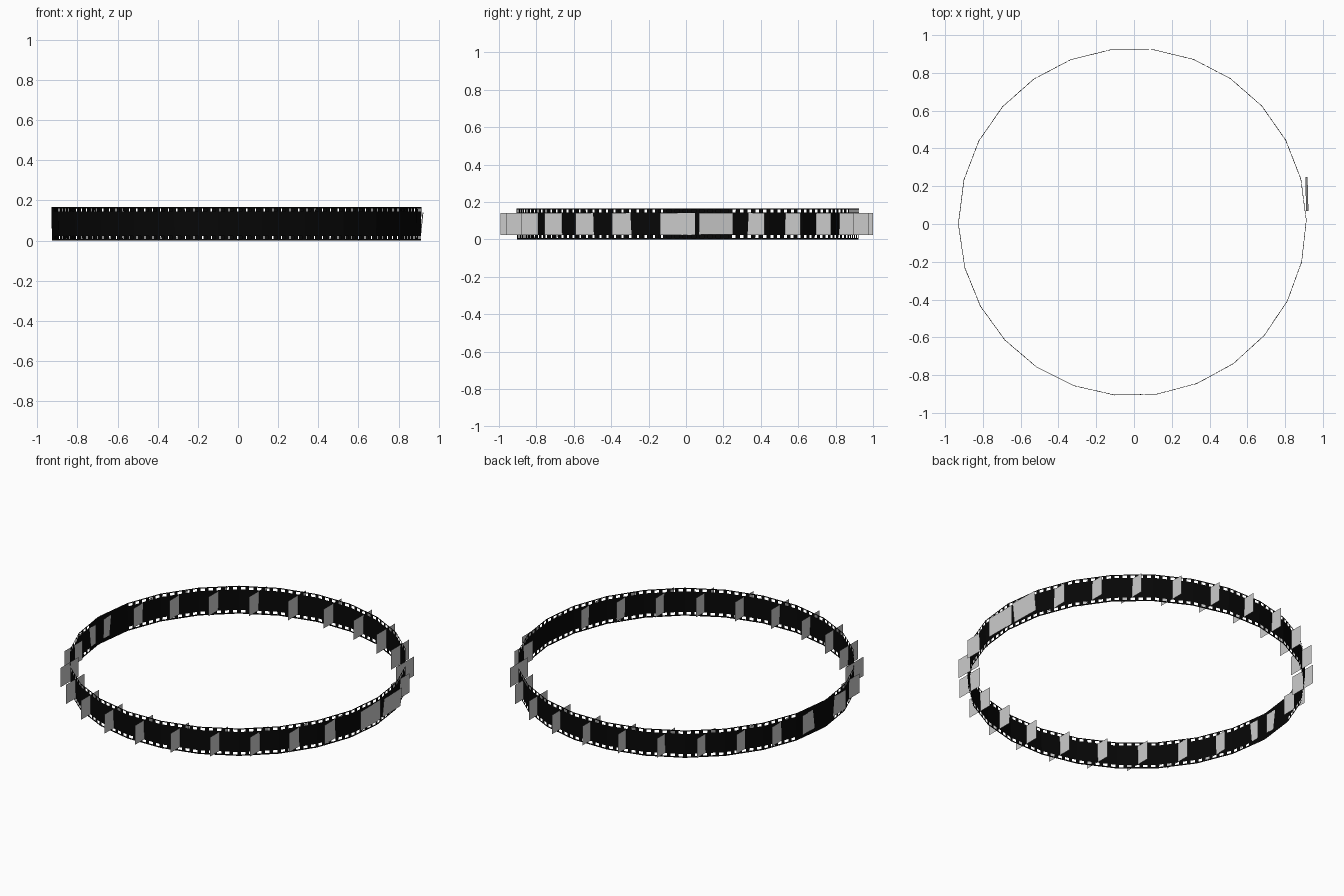
import bpy, bmesh, math
from mathutils import Vector, Matrix

if "Cube" in bpy.data.objects:
    bpy.data.objects.remove(bpy.data.objects["Cube"])

N = 26                      # flat segments in the loop
STEP = 0.2405               # slightly short of a full turn: splice on the left
FIRST = 0.010               # angle of the first corner, on the right
R, CX, CY = 0.92, -0.008, 0.01
HOLES = 5                   # perforations per segment, in each row
HOLE_SHARE = 0.55           # hole width / pitch
ROWS = [0, 0.008, 0.023, 0.145, 0.16, 0.166]
LEAN = 0.018                # the film flares out very slightly upwards


def material(name, value):
    m = bpy.data.materials.new(name)
    m.diffuse_color = (value, value, value, 1)
    m.use_nodes = True
    m.node_tree.nodes["Principled BSDF"].inputs["Base Color"].default_value = m.diffuse_color
    return m


def finish(name, bm, mat):
    me = bpy.data.meshes.new(name)
    bm.to_mesh(me)
    bm.free()
    ob = bpy.data.objects.new(name, me)
    me.materials.append(mat)
    bpy.context.collection.objects.link(ob)


black = material("film_black", 0.002)
grey = material("frame_grey", 0.6)


def corner(a, z):
    r = R + LEAN * (z - 0.083)
    return Vector((CX + r * math.cos(a), CY + r * math.sin(a), z))


# Perforated film strip, segment by segment from the left splice and round
bm = bmesh.new()
corners = [FIRST + STEP * k for k in range(-13, 14)]
corners.append(corners[0] + 2 * math.pi)             # short splice piece
cuts = [0.0]
for h in range(HOLES):
    cuts += [(h + 0.5 - HOLE_SHARE / 2) / HOLES,
             (h + 0.5 + HOLE_SHARE / 2) / HOLES]
cuts.append(1.0)
for a, b in zip(corners, corners[1:]):
    grid = [[bm.verts.new(corner(a, z).lerp(corner(b, z), t)) for z in ROWS]
            for t in cuts]
    for i in range(len(cuts) - 1):
        mid = corner(a, 0).lerp(corner(b, 0), (cuts[i] + cuts[i + 1]) / 2)
        splice = mid.x < -0.85 and -0.1 < mid.y < 0.25   # no holes here
        for j in range(len(ROWS) - 1):
            if i % 2 == 1 and j in (1, 3) and not splice:
                continue
            bm.faces.new((grid[i][j], grid[i][j + 1],
                          grid[i + 1][j + 1], grid[i + 1][j]))
bmesh.ops.remove_doubles(bm, verts=bm.verts, dist=1e-5)
finish("film_strip", bm, black)


# Picture frames: thin sheets that all face sideways (along x)
def sheet(bm, centre, half_w=0.087, half_h=0.058, rot=Matrix.Identity(3)):
    c = Vector(centre)
    bm.faces.new([bm.verts.new(c + rot @ Vector((0, y * half_w, z * half_h)))
                  for y, z in ((-1, -1), (1, -1), (1, 1), (-1, 1))])


bm = bmesh.new()
for k in range(-13, 13):
    if k in (-1, 0):        # the two frames on the right are placed below
        continue
    a = FIRST + STEP * (k + 0.5)
    sheet(bm, (CX + 0.917 * math.cos(a), 0.004 + 0.91 * math.sin(a), 0.083))
finish("picture_frames", bm, grey)

# Flush frame and the loose, tilted frame beside it
bm = bmesh.new()
sheet(bm, (0.914, -0.045, 0.083), half_w=0.094)
finish("flush_frame", bm, grey)

bm = bmesh.new()
sheet(bm, (0.915, 0.16, 0.083), half_w=0.09,
      rot=Matrix.Rotation(math.radians(6), 3, 'Y')
      @ Matrix.Rotation(math.radians(1.5), 3, 'Z'))
finish("loose_frame", bm, grey)
